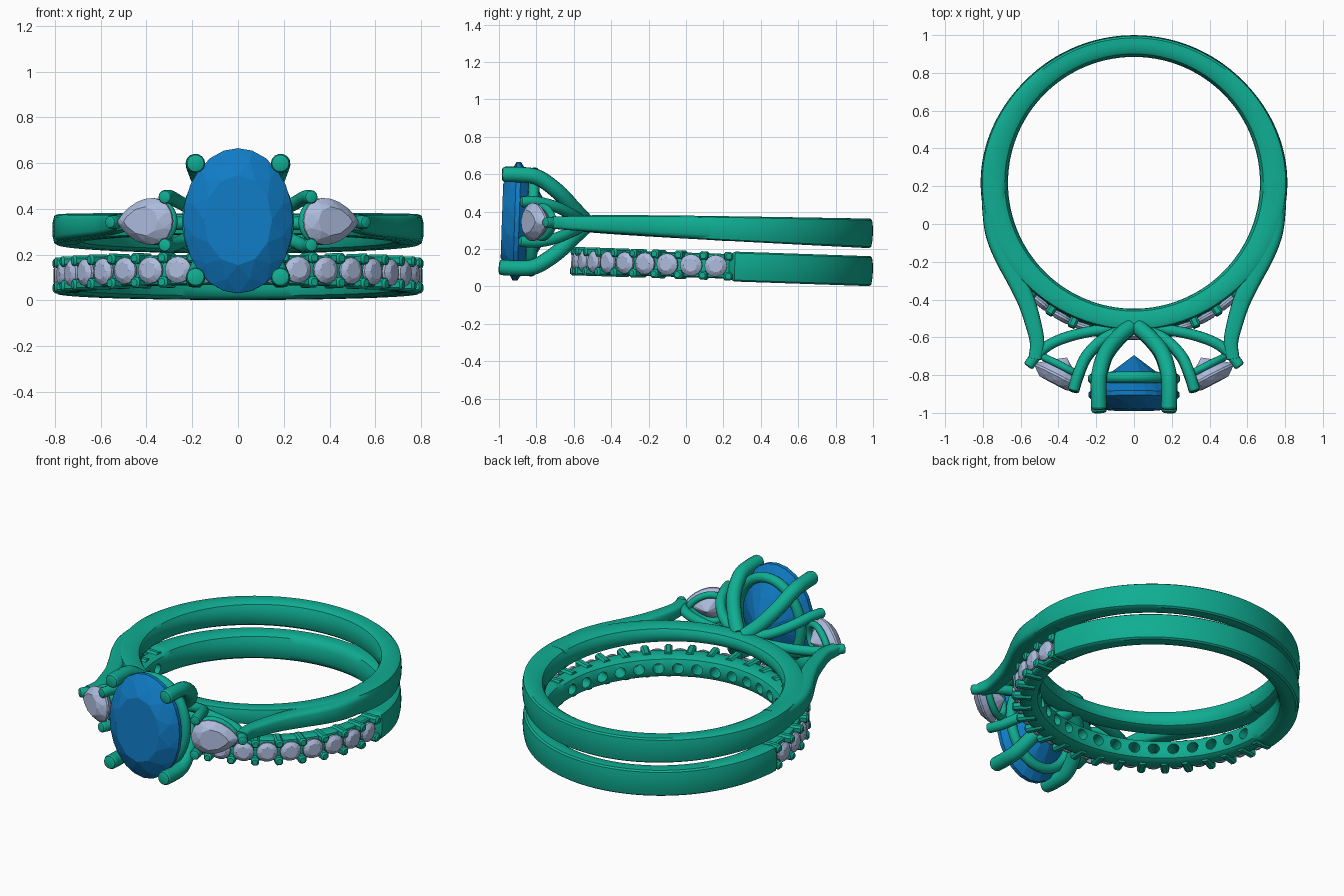
import bpy, bmesh
from math import sin, cos, pi, radians, copysign
from mathutils import Vector as V, Matrix as M

if "Cube" in bpy.data.objects:
    bpy.data.objects.remove(bpy.data.objects["Cube"])


def mat(name, c):
    m = bpy.data.materials.new(name)
    m.diffuse_color = (*c, 1)
    m.use_nodes = True
    m.node_tree.nodes["Principled BSDF"].inputs["Base Color"].default_value = m.diffuse_color
    return m


METAL = mat("green_metal", (0.005, 0.42, 0.29))
BLUE = mat("blue_gem", (0.005, 0.2, 0.56))
PALE = mat("pale_gem", (0.42, 0.5, 0.72))


# both rings lean slightly about x
def tilt(z):
    return (M.Translation((0, 0.2, z)) @ M.Rotation(-0.034, 4, 'X')
            @ M.Translation((0, -0.2, 0)))


UPPER, LOWER = tilt(0.31), tilt(0.108)


def finish(name, bm, m, place, smooth=True):
    bmesh.ops.recalc_face_normals(bm, faces=bm.faces)
    me = bpy.data.meshes.new(name)
    bm.to_mesh(me)
    bm.free()
    me.materials.append(m)
    if smooth:
        me.shade_smooth()
        me.set_sharp_from_angle(angle=radians(35))
    ob = bpy.data.objects.new(name, me)
    ob.matrix_world = place
    bpy.context.collection.objects.link(ob)
    return ob


def skin(bm, rings, closed=False):
    vs = [[bm.verts.new(p) for p in r] for r in rings]
    n = len(vs[0])
    for i in range(len(vs) - (not closed)):
        a, b = vs[i], vs[(i + 1) % len(vs)]
        for j in range(n):
            k = (j + 1) % n
            bm.faces.new((a[j], a[k], b[k], b[j]))
    if not closed:
        bm.faces.new(vs[0])
        bm.faces.new(vs[-1])


def spline(pts, steps=6):
    p = [V(q) for q in pts]
    p = [p[0] * 2 - p[1]] + p + [p[-1] * 2 - p[-2]]
    out = []
    for i in range(1, len(p) - 2):
        a, b, c, d = p[i - 1:i + 3]
        for s in range(steps):
            t = s / steps
            out.append(0.5 * (2 * b + (c - a) * t + (2 * a - 5 * b + 4 * c - d) * t * t
                              + (3 * b - a - 3 * c + d) * t ** 3))
    return out + [p[-2]]


# round wire; the first point is a softly domed tip
def tube(bm, path, r, closed=False, normal=None, sides=14):
    n, count = V(normal or (0.3, 0.2, 1)), len(path)
    rings = []
    for i, p in enumerate(path):
        if closed:
            t = path[(i + 1) % count] - path[i - 1]
        else:
            t = path[min(i + 1, count - 1)] - path[max(i - 1, 0)]
        t.normalize()
        n = (n - t * n.dot(t)).normalized()
        b = t.cross(n)

        def ring(c, rad):
            return [c + rad * (n * cos(2 * pi * k / sides) + b * sin(2 * pi * k / sides))
                    for k in range(sides)]
        if i == 0 and not closed:
            rings += [ring(p, r * 0.6), ring(p + t * r * 0.12, r * 0.88),
                      ring(p + t * r * 0.4, r)]
        else:
            rings.append(ring(p, r))
    skin(bm, rings, closed)


# faceted stone: convex hull of table, crown, girdle, pavilion and culet
def gem(bm, outline, place, crown, depth, n=8, girdle=0.006):
    pts = [V((0, 0, -depth))]
    for count, off, scale, h in ((n, 0, 0.62, crown), (n, 0.5, 0.84, crown * 0.58),
                                 (n * 2, 0, 1, girdle), (n * 2, 0, 1, -girdle),
                                 (n, 0.5, 0.5, -depth * 0.58)):
        for k in range(count):
            u, v = outline(2 * pi * (k + off) / count)
            pts.append(V((u * scale, v * scale, h)))
    tmp = bmesh.new()
    for p in pts:
        tmp.verts.new(place @ p)
    res = bmesh.ops.convex_hull(tmp, input=tmp.verts)
    junk = [g for g in res["geom_interior"] if isinstance(g, bmesh.types.BMVert)]
    bmesh.ops.delete(tmp, geom=junk, context='VERTS')
    me = bpy.data.meshes.new("tmp")
    tmp.to_mesh(me)
    tmp.free()
    bm.from_mesh(me)
    bpy.data.meshes.remove(me)


def frame(center, w, u):
    w, u = V(w).normalized(), V(u).normalized()
    return M.Translation(center) @ M((u, w.cross(u), w)).transposed().to_4x4()


# rounded comfort-fit band section: (inner-to-outer, height) fractions
HALF = [(0, 0), (.03, .45), (.12, .8), (.3, .98), (.6, 1), (.85, 1), (.94, .9), (.985, .5), (1, 0)]
SECTION = HALF + [(t, -z) for t, z in HALF[-2:0:-1]]


# angle a is measured from the front (-y); shape gives outer centre, radius, half height
def band(name, shape, place, steps=180):
    bm, rings = bmesh.new(), []
    for i in range(steps):
        a = 2 * pi * (i + 0.5) / steps - pi
        d = V((sin(a), -cos(a), 0))
        cy, ro, h = shape(a)
        pi_, po = V((0, 0.218, 0)) + d * 0.667, V((0, cy, 0)) + d * ro
        rings.append([pi_.lerp(po, t) + V((0, 0, h * z)) for t, z in SECTION])
    skin(bm, rings, True)
    return finish(name, bm, METAL, place)


def upper_shape(a):
    y = 0.218 - 0.782 * cos(a)
    return 0.218, 0.782 + 0.03 * sin(a) ** 4, 0.04 + 0.0385 * max(0, (y + 0.6) / 1.6) ** 0.6


def lower_shape(a):
    return (0.19, 0.768, 0.066) if abs(a) < radians(94) else (0.19, 0.81, 0.08)


band("upper_band", upper_shape, UPPER)
lower = band("pave_band", lower_shape, LOWER)

# pave stones, their prongs, and drilled holes
STEP = radians(9.75)
stones, posts, drill = bmesh.new(), bmesh.new(), bmesh.new()
C = V((0, 0.19, 0))
for i in range(-9, 10):
    d, t = V((sin(i * STEP), -cos(i * STEP), 0)), V((cos(i * STEP), sin(i * STEP), 0))
    gem(stones, lambda a: (0.06 * cos(a), 0.058 * sin(a)), frame(C + d * 0.782, d, t), 0.022, 0.05)
    bmesh.ops.create_cone(drill, cap_ends=True, segments=16, radius1=0.032, radius2=0.032,
                          depth=0.3, matrix=frame(C + d * 0.72, d, t))
for i in range(-10, 10):
    a = (i + 0.5) * STEP
    d, t = V((sin(a), -cos(a), 0)), V((cos(a), sin(a), 0))
    for s in (-1, 1):
        rings = []
        for r, k in ((0.70, 1), (0.80, 1), (0.81, 0.65)):
            rings.append([C + d * r + t * (0.023 * k * x) + V((0, 0, s * 0.053 + 0.023 * k * z))
                          for x, z in ((-1, -.5), (-.5, -1), (.5, -1), (1, -.5),
                                       (1, .5), (.5, 1), (-.5, 1), (-1, .5))])
        skin(posts, rings)
finish("pave_stones", stones, PALE, LOWER, False)
finish("pave_prongs", posts, METAL, LOWER)
cutter = finish("pave_hole_cutter", drill, METAL, LOWER, False)
cutter.hide_render = True
cutter.hide_set(True)
mod = lower.modifiers.new("holes", 'BOOLEAN')
mod.operation, mod.object, mod.solver = 'DIFFERENCE', cutter, 'EXACT'

# centre stone
bm = bmesh.new()
gem(bm, lambda a: (0.24 * cos(a), 0.317 * sin(a)), frame((0, -0.905, 0), (0, -1, 0), (1, 0, 0)),
    0.08, 0.21, 12, 0.012)
finish("centre_stone", bm, BLUE, UPPER, False)

# centre setting: four prongs and an oval gallery wire
bm = bmesh.new()
for sx in (-1, 1):
    for sz in (-1, 1):
        tube(bm, spline([(sx * x, y, sz * z) for x, y, z in (
            (.185, -.993, .248), (.187, -.9, .25), (.183, -.80, .238),
            (.15, -.69, .165), (.085, -.605, .08), (.02, -.545, .02))]), 0.042)
oval = [V((0.215 * cos(k * pi / 24), -0.82, 0.262 * sin(k * pi / 24))) for k in range(48)]
tube(bm, oval, 0.03, True, (0, 1, 0))
finish("centre_setting", bm, METAL, UPPER)


def pear(a):
    return 0.135 * cos(a), 0.122 * sin(a) * abs(sin(a / 2)) ** 0.6


for s, side in ((-1, "left"), (1, "right")):
    # pear side stone
    f = frame((s * 0.405, -0.805, 0), (s * 0.46, -0.89, 0), (s * 0.89, 0.46, 0))
    bm = bmesh.new()
    gem(bm, pear, f, 0.045, 0.11, 10)
    finish(side + "_side_stone", bm, PALE, UPPER, False)

    # side setting: two inner prongs, one point prong, gallery wire
    bm = bmesh.new()
    for sz in (-1, 1):
        tube(bm, spline([(s * x, y, sz * z) for x, y, z in (
            (.322, -.888, .105), (.295, -.8, .107), (.25, -.70, .085),
            (.16, -.61, .045), (.03, -.55, .01))]), 0.03)
    tube(bm, spline([(s * x, y, 0) for x, y in (
        (.562, -.755), (.5, -.68), (.41, -.62), (.26, -.575), (.05, -.545))]), 0.029)
    loop = [f @ V((pear(k * pi / 18)[0] * 0.8, pear(k * pi / 18)[1] * 0.8, -0.055))
            for k in range(36)]
    tube(bm, loop, 0.02, True, f.col[2][:3])
    finish(side + "_side_setting", bm, METAL, UPPER)

    # shoulder rising off the band to the side stone: x, y, half thickness | half height
    path = spline([(s * .74, .22, 0), (s * .74, .08, 0), (s * .727, -.05, 0), (s * .685, -.17, 0),
                   (s * .625, -.29, 0), (s * .57, -.41, 0), (s * .533, -.53, 0),
                   (s * .513, -.63, 0), (s * .525, -.715, 0)])
    bm, rings = bmesh.new(), []
    for i, p in enumerate(path):
        k = i / (len(path) - 1)
        t = (path[min(i + 1, len(path) - 1)] - path[max(i - 1, 0)]).normalized()
        n = V((t.y, -t.x, 0))
        w, h = 0.068 - 0.034 * k, 0.067 - 0.034 * k
        ring = []
        for j in range(20):
            c, q = cos(j * pi / 10), sin(j * pi / 10)
            ring.append(p + n * w * copysign(abs(c) ** 0.6, c)
                        + V((0, 0, h * copysign(abs(q) ** 0.5, q))))
        rings.append(ring)
    skin(bm, rings)
    finish(side + "_shoulder", bm, METAL, UPPER)
